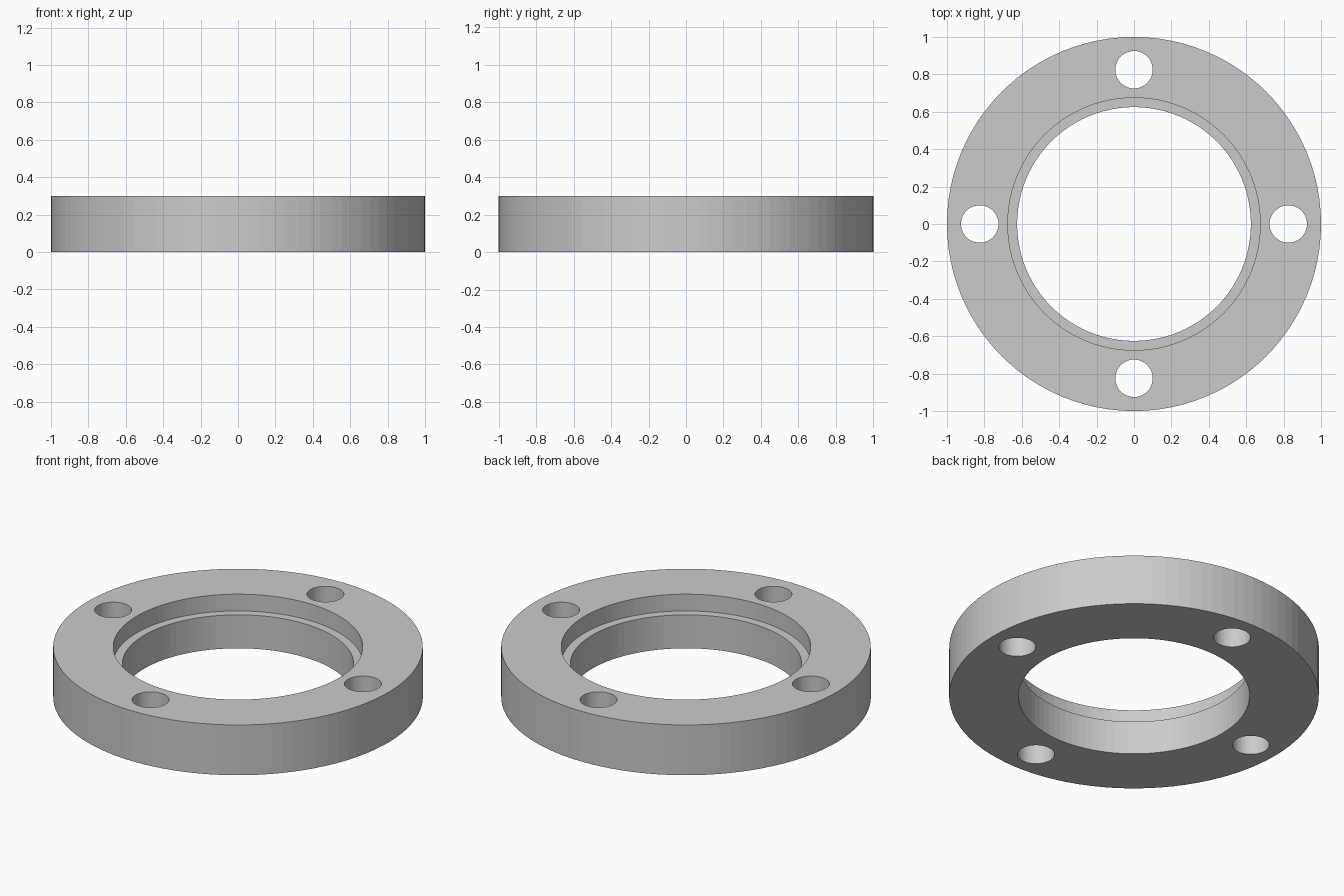
import bpy
import bmesh
import math
from mathutils import Matrix

default_cube = bpy.data.objects.get("Cube")
if default_cube:
    bpy.data.objects.remove(default_cube, do_unlink=True)

HEIGHT = 0.3
SEGMENTS = 96
BOLT_CIRCLE = 0.825
BOLT_RADIUS = 0.1

# Plain grey metal
grey = bpy.data.materials.new("grey_metal")
grey.use_nodes = True
colour = (0.6, 0.6, 0.6, 1)
grey.diffuse_color = colour
grey.node_tree.nodes["Principled BSDF"].inputs["Base Color"].default_value = colour


def make_object(name, bm):
    bmesh.ops.recalc_face_normals(bm, faces=bm.faces)
    mesh = bpy.data.meshes.new(name)
    bm.to_mesh(mesh)
    bm.free()
    mesh.materials.append(grey)
    obj = bpy.data.objects.new(name, mesh)
    bpy.context.collection.objects.link(obj)
    return obj


# Ring body: stepped cross-section (radius, height) turned around z
profile = [(0.625, 0), (1, 0), (1, HEIGHT), (0.675, HEIGHT), (0.675, 0.2), (0.625, 0.2)]
bm = bmesh.new()
points = [bm.verts.new((r, 0, z)) for r, z in profile]
edges = [bm.edges.new((a, b)) for a, b in zip(points, points[1:] + points[:1])]
bmesh.ops.spin(bm, geom=points + edges, cent=(0, 0, 0), axis=(0, 0, 1),
               angle=math.tau, steps=SEGMENTS, use_duplicate=False)
bmesh.ops.remove_doubles(bm, verts=bm.verts, dist=0.0001)
ring = make_object("flange_ring", bm)

# Four bolt holes, evenly spaced
bm = bmesh.new()
for i in range(4):
    place = Matrix.Rotation(i * math.pi / 2, 4, "Z") @ Matrix.Translation((BOLT_CIRCLE, 0, HEIGHT / 2))
    bmesh.ops.create_cone(bm, cap_ends=True, segments=48, radius1=BOLT_RADIUS,
                          radius2=BOLT_RADIUS, depth=HEIGHT * 2, matrix=place)
cutter = make_object("bolt_hole_cutter", bm)
cutter.hide_render = True

holes = ring.modifiers.new("bolt_holes", "BOOLEAN")
holes.operation = "DIFFERENCE"
holes.solver = "EXACT"
holes.object = cutter

bpy.ops.object.select_all(action="DESELECT")
ring.select_set(True)
bpy.context.view_layer.objects.active = ring
bpy.ops.object.modifier_apply(modifier=holes.name)
bpy.data.objects.remove(cutter, do_unlink=True)
